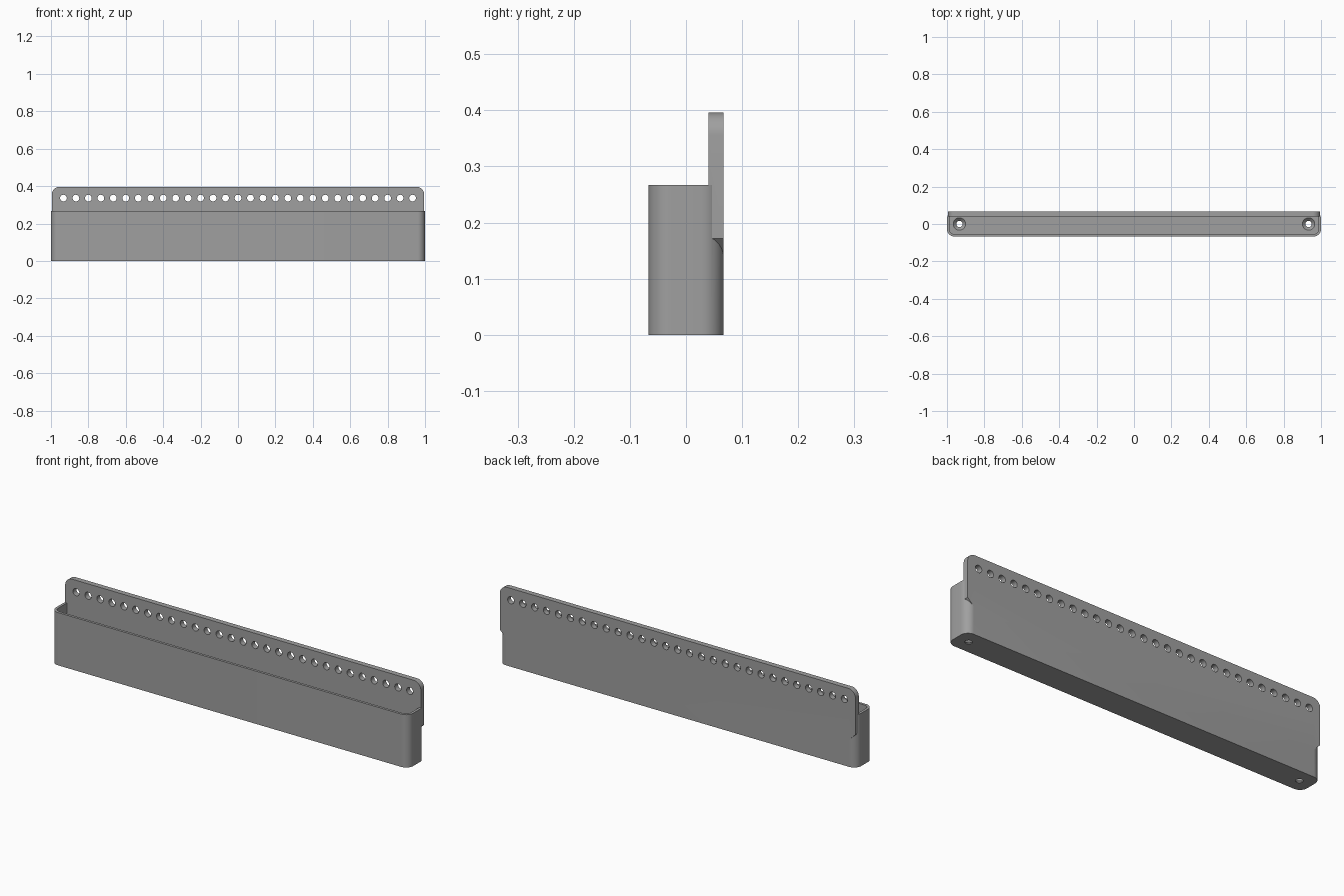
import bpy
import bmesh
from math import cos, sin, pi
from mathutils import Matrix, Vector

cube = bpy.data.objects.get("Cube")
if cube:
    bpy.data.objects.remove(cube)

grey = bpy.data.materials.new("plain grey")
grey.use_nodes = True
grey.diffuse_color = (0.35, 0.35, 0.35, 1)
grey.node_tree.nodes["Principled BSDF"].inputs["Base Color"].default_value = grey.diffuse_color


def new_object(name, bm):
    bmesh.ops.recalc_face_normals(bm, faces=bm.faces)
    mesh = bpy.data.meshes.new(name)
    bm.to_mesh(mesh)
    bm.free()
    mesh.materials.append(grey)
    obj = bpy.data.objects.new(name, mesh)
    bpy.context.collection.objects.link(obj)
    return obj


def rounded(corners, steps=10):
    """Round each (x, y, radius) corner of an outline with a short arc."""
    pts = []
    for i, (x, y, r) in enumerate(corners):
        p = Vector((x, y))
        if r == 0:
            pts.append(p)
            continue
        a = (Vector(corners[i - 1][:2]) - p).normalized()
        b = (Vector(corners[(i + 1) % len(corners)][:2]) - p).normalized()
        for k in range(steps + 1):
            t = k / steps * pi / 2
            pts.append(p + a * r * (1 - sin(t)) + b * r * (1 - cos(t)))
    return pts


def prism(name, points, low, high, upright=False):
    """Extrude an outline along z, or along y when upright."""
    bm = bmesh.new()
    place = (lambda p: (p.x, low, p.y)) if upright else (lambda p: (p.x, p.y, low))
    face = bm.faces.new([bm.verts.new(place(p)) for p in points])
    out = bmesh.ops.extrude_face_region(bm, geom=[face])
    verts = [g for g in out["geom"] if isinstance(g, bmesh.types.BMVert)]
    step = (0, high - low, 0) if upright else (0, 0, high - low)
    bmesh.ops.translate(bm, vec=step, verts=verts)
    return new_object(name, bm)


def combine(target, tool, operation):
    tool.hide_render = True
    mod = target.modifiers.new(operation, "BOOLEAN")
    mod.operation = operation
    mod.solver = "EXACT"
    mod.object = tool
    bpy.context.view_layer.objects.active = target
    bpy.ops.object.modifier_apply(modifier=mod.name)
    bpy.data.objects.remove(tool)


def box_outline(x, front, back, r_front, r_back):
    return rounded([(-x, front, r_front), (x, front, r_front),
                    (x, back, r_back), (-x, back, r_back)])


def add_cone(bm, r1, r2, depth, matrix):
    bmesh.ops.create_cone(bm, cap_ends=True, segments=32, radius1=r1,
                          radius2=r2, depth=depth, matrix=matrix)


# Trough with rounded corners, hollowed from above
HALF = 0.067
BACK_FRONT = 0.04
FLOOR = 0.02
body = prism("wall_trough", box_outline(1, -HALF, HALF, 0.04, 0.04), 0, 0.267)
cavity = prism("cavity_cutter", box_outline(0.987, -0.054, 0.045, 0.027, 0.01), FLOOR, 0.5)
combine(body, cavity, "DIFFERENCE")

# Back plate: rounded top, sloped lower ends that fade into the trough corners
plate = prism("back_plate", rounded([
    (-0.96, 0, 0), (0.96, 0, 0), (0.96, 0.137, 0), (0.995, 0.172, 0),
    (0.995, 0.396, 0.04), (-0.995, 0.396, 0.04), (-0.995, 0.172, 0), (-0.96, 0.137, 0),
]), BACK_FRONT, HALF, upright=True)
combine(body, plate, "UNION")

# Row of mounting holes along the top of the plate
bm = bmesh.new()
for i in range(29):
    x = (i - 14) / 15
    add_cone(bm, 0.018, 0.018, 0.2,
             Matrix.Translation((x, 0.053, 0.336)) @ Matrix.Rotation(pi / 2, 4, "X"))
combine(body, new_object("hole_cutter", bm), "DIFFERENCE")

# Countersunk drain holes in the floor
for side in (-1, 1):
    for r1, r2, low, high in ((0.017, 0.017, -0.05, 0.1), (0.015, 0.036, 0.002, 0.023)):
        bm = bmesh.new()
        add_cone(bm, r1, r2, high - low, Matrix.Translation((side * 14 / 15, 0, (low + high) / 2)))
        combine(body, new_object("drain_cutter", bm), "DIFFERENCE")

bpy.ops.object.select_all(action="DESELECT")
body.select_set(True)
bpy.context.view_layer.objects.active = body
bpy.ops.object.shade_smooth_by_angle(angle=pi / 6)
